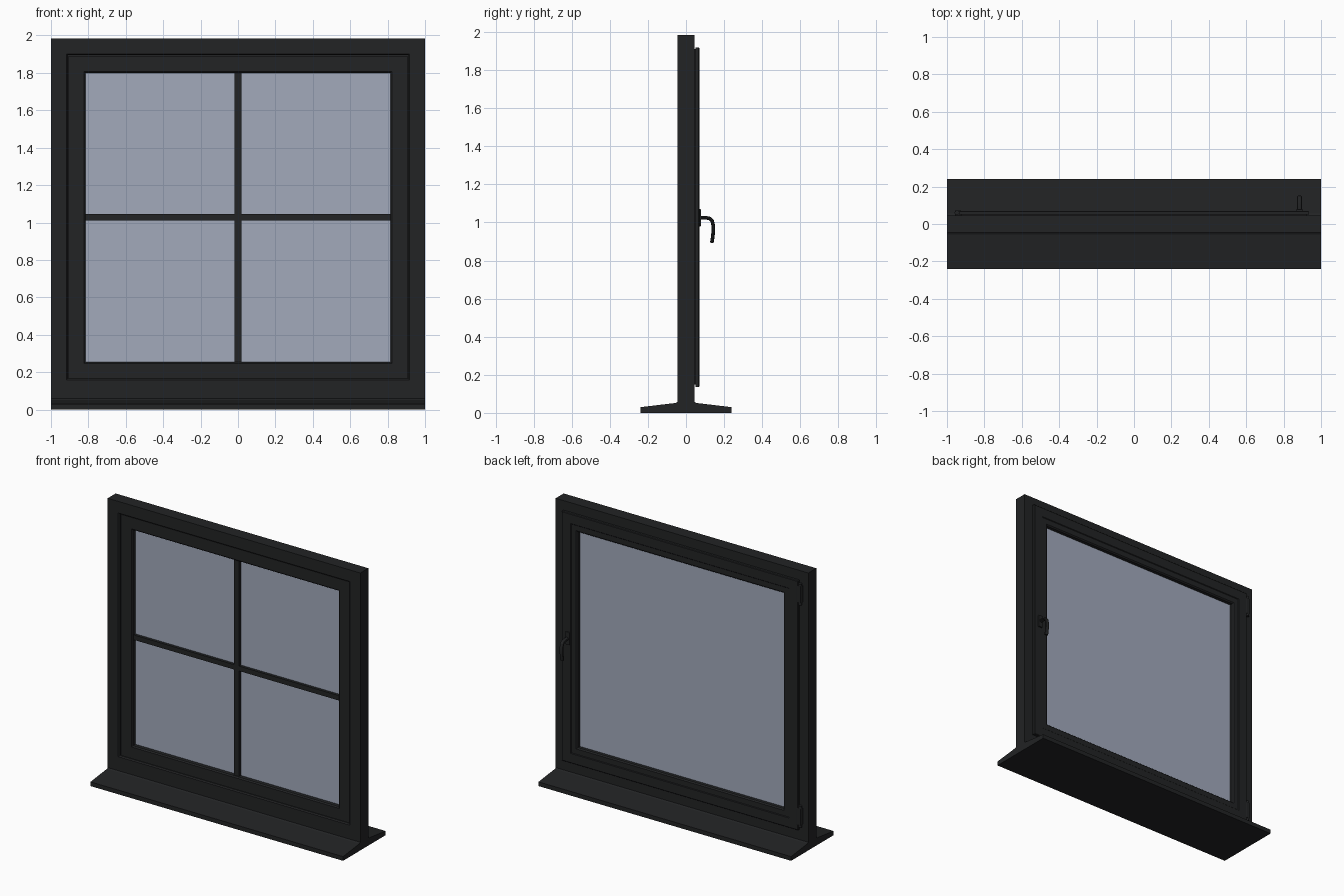
import bpy, bmesh
from mathutils import Vector

if "Cube" in bpy.data.objects:
    bpy.data.objects.remove(bpy.data.objects["Cube"])


def material(name, color):
    m = bpy.data.materials.new(name)
    m.diffuse_color = color
    m.use_nodes = True
    m.node_tree.nodes["Principled BSDF"].inputs["Base Color"].default_value = m.diffuse_color
    return m


DARK = material("dark_coating", (0.016, 0.017, 0.018, 1))
GLASS = material("pale_glass", (0.36, 0.40, 0.50, 0.6))


def finish(name, bm, mat=DARK):
    bmesh.ops.recalc_face_normals(bm, faces=bm.faces)
    me = bpy.data.meshes.new(name)
    bm.to_mesh(me)
    bm.free()
    ob = bpy.data.objects.new(name, me)
    bpy.context.collection.objects.link(ob)
    me.materials.append(mat)
    return ob


def box(name, x, y, z, mat=DARK, bevel=0):
    bm = bmesh.new()
    bmesh.ops.create_cube(bm, size=1)
    for v in bm.verts:
        v.co = Vector([(r[0] + r[1]) / 2 + c * (r[1] - r[0]) for r, c in zip((x, y, z), v.co)])
    if bevel:
        bmesh.ops.bevel(bm, geom=bm.edges[:], offset=bevel, segments=2, profile=0.5, affect='EDGES')
    return finish(name, bm, mat)


def mitred_ring(name, half, z0, z1, profile):
    """Sweep an (inset, y) profile round a rectangle with mitred corners."""
    bm = bmesh.new()
    rings = []
    for sx, top in ((-1, 0), (1, 0), (1, 1), (-1, 1)):
        rings.append([bm.verts.new((sx * (half - d), y, z1 - d if top else z0 + d))
                      for d, y in profile])
    n = len(profile)
    for i in range(4):
        a, b = rings[i], rings[(i + 1) % 4]
        for j in range(n):
            k = (j + 1) % n
            bm.faces.new((a[j], a[k], b[k], b[j]))
    return finish(name, bm)


# Sill: sloped on both sides, with a raised centre under the frame
sill = [(-.24, 0), (.24, 0), (.24, .03), (.055, .052), (.045, .058),
        (.045, .075), (-.045, .075), (-.045, .058), (-.055, .052), (-.24, .03)]
bm = bmesh.new()
face = bm.faces.new([bm.verts.new((-1, y, z)) for y, z in sill])
ext = bmesh.ops.extrude_face_region(bm, geom=[face])
bmesh.ops.translate(bm, vec=(2, 0, 0),
                    verts=[g for g in ext["geom"] if isinstance(g, bmesh.types.BMVert)])
finish("sill", bm)

# Fixed outer frame
mitred_ring("outer_frame", 1, .075, 1.985,
            [(0, -.045), (.083, -.045), (.09, -.037), (.09, .045), (0, .045)])

# Opening sash: recessed at the front, overlapping the frame at the back
mitred_ring("sash", .935, .135, 1.92,
            [(0, .05), (0, .066), (.004, .07), (.07, .07), (.074, .066), (.112, .066),
             (.12, .058), (.12, -.022), (.112, -.03), (.03, -.03), (.03, .05)])
# Seal between frame and sash
mitred_ring("seal", .925, .15, 1.91,
            [(0, .04), (0, .052), (.022, .052), (.022, .04)])

# Double-glazed pane
box("glass", (-.82, .82), (.005, .035), (.25, 1.805), GLASS)

# Glazing bars on the front of the pane
box("glazing_bar_vertical", (-.02, .02), (-.016, .006), (.25, 1.805))
box("glazing_bar_horizontal", (-.82, .82), (-.015, .006), (1.01, 1.045))

# Hinges on the back
for label, zc in (("lower", .235), ("upper", 1.825)):
    box("hinge_leaf_" + label, (-.957, -.925), (.044, .072), (zc - .06, zc + .06), bevel=.003)
    bpy.ops.mesh.primitive_cylinder_add(vertices=16, radius=.012, depth=.15,
                                        location=(-.947, .06, zc))
    pin = bpy.context.object
    pin.name = "hinge_pin_" + label
    pin.data.materials.append(DARK)
    bpy.ops.object.shade_smooth_by_angle()

# Handle: plate plus curved lever
box("handle_plate", (.868, .902), (.065, .08), (.98, 1.07), bevel=.004)
cu = bpy.data.curves.new("handle_lever", 'CURVE')
cu.dimensions = '3D'
cu.bevel_depth = .01
cu.bevel_resolution = 3
cu.use_fill_caps = True
path = [(.072, 1.025), (.105, 1.025), (.125, 1.021), (.137, 1.009), (.143, .985),
        (.143, .95), (.14, .92), (.135, .893)]
sp = cu.splines.new('POLY')
sp.points.add(len(path) - 1)
for p, (y, z) in zip(sp.points, path):
    p.co = (0, y, z, 1)
lever = bpy.data.objects.new("handle_lever", cu)
bpy.context.collection.objects.link(lever)
lever.location.x = .885
lever.scale.x = 1.4
cu.materials.append(DARK)
bpy.ops.object.select_all(action='DESELECT')
lever.select_set(True)
bpy.context.view_layer.objects.active = lever
bpy.ops.object.convert(target='MESH')
bpy.ops.object.shade_smooth_by_angle()
